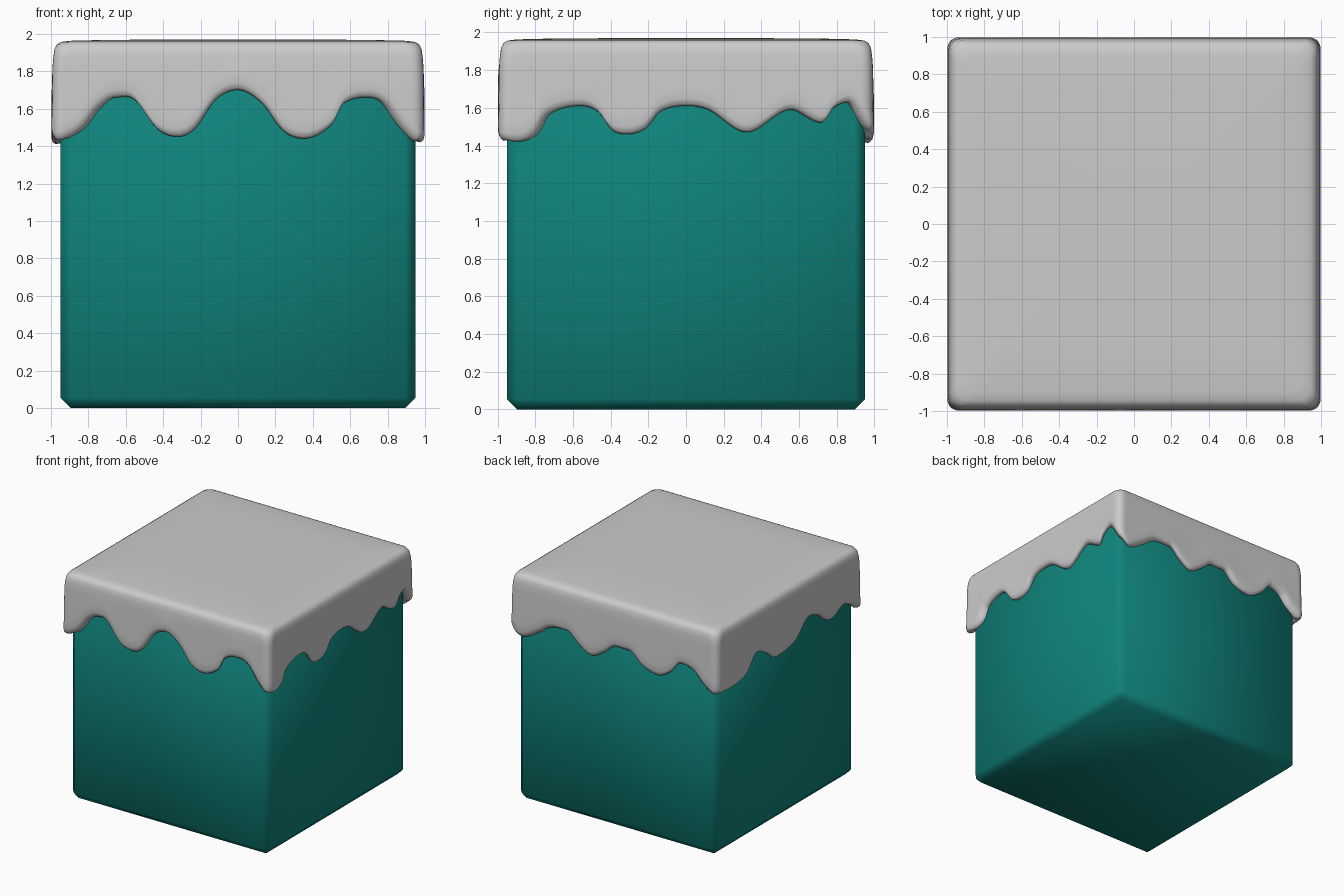
import bpy, bmesh
from mathutils import Vector

if "Cube" in bpy.data.objects:
    bpy.data.objects.remove(bpy.data.objects["Cube"])

# Teal block with a single chamfer on every edge
bpy.ops.mesh.primitive_cube_add(size=1.9, location=(0, 0, 0.95))
block = bpy.context.object
block.name = "block"
bev = block.modifiers.new("chamfer", 'BEVEL')
bev.width = 0.055
bev.segments = 1
bpy.ops.object.shade_smooth()
mat = bpy.data.materials.new("teal")
mat.diffuse_color = (0.005, 0.23, 0.2, 1)
mat.use_nodes = True
mat.node_tree.nodes["Principled BSDF"].inputs["Base Color"].default_value = mat.diffuse_color
block.data.materials.append(mat)

# Drip outline per side, anticlockwise from the front: (position, height)
DRIPS = [
    [(-1, 1.43), (-.86, 1.49), (-.77, 1.6), (-.67, 1.66), (-.57, 1.65), (-.44, 1.49),
     (-.33, 1.45), (-.24, 1.49), (-.12, 1.65), (0, 1.7), (.13, 1.63), (.25, 1.48),
     (.36, 1.44), (.51, 1.51), (.57, 1.62), (.7, 1.66), (.8, 1.63), (.9, 1.5), (1, 1.42)],
    [(-1, 1.43), (-.92, 1.42), (-.82, 1.46), (-.76, 1.56), (-.57, 1.61), (-.48, 1.58),
     (-.4, 1.48), (-.32, 1.46), (-.22, 1.49), (-.14, 1.58), (0, 1.61), (.12, 1.59),
     (.33, 1.47), (.57, 1.59), (.74, 1.52), (.79, 1.59), (.88, 1.63), (1, 1.5)],
    [(-1, 1.49), (-.9, 1.43), (-.75, 1.5), (-.62, 1.58), (-.45, 1.59), (-.33, 1.5),
     (-.22, 1.44), (-.1, 1.5), (.02, 1.58), (.15, 1.58), (.28, 1.48), (.43, 1.44),
     (.55, 1.5), (.65, 1.6), (.78, 1.57), (.87, 1.48), (1, 1.41)],
    [(-1, 1.42), (-.8, 1.41), (-.59, 1.45), (-.45, 1.58), (-.32, 1.53), (-.18, 1.44),
     (.08, 1.48), (.27, 1.62), (.42, 1.58), (.58, 1.48), (.75, 1.54), (.88, 1.5), (1, 1.43)],
]


def height(pts, s):
    """Smooth curve through pts, with level tangents at peaks and dips."""
    def slope(i):
        if i == 0 or i == len(pts) - 1:
            return 0
        (a, za), (b, zb), (c, zc) = pts[i - 1:i + 2]
        return 0 if (zb - za) * (zc - zb) <= 0 else (zc - za) / (c - a)
    i = max(k for k in range(len(pts) - 1) if pts[k][0] <= s)
    (a, za), (b, zb) = pts[i], pts[i + 1]
    w = b - a
    t = (s - a) / w
    return ((2*t**3 - 3*t*t + 1) * za + (t**3 - 2*t*t + t) * w * slope(i)
            + (3*t*t - 2*t**3) * zb + (t**3 - t*t) * w * slope(i + 1))


def outline(side, s, half, radius):
    """Point on a rounded square of the given half width."""
    p = Vector((s * half, -half))
    k = half - radius
    c = Vector((max(-k, min(k, p.x)), max(-k, min(k, p.y))))
    p = c + (p - c).normalized() * radius
    for _ in range(side):
        p = Vector((-p.y, p.x))
    return p


# Snow cap: rings from under the lip, up the wall and over the rounded top
# (half width, corner radius, rise above drip edge or None, height)
RINGS = [(.93, .04, .03, 0), (.955, .05, .004, 0), (.975, .05, 0, 0), (.991, .055, .012, 0),
         (.998, .06, .04, 0), (.995, .06, .1, 0), (.992, .06, None, 1.82),
         (.987, .06, None, 1.88), (.981, .065, None, 1.92), (.967, .07, None, 1.945),
         (.945, .075, None, 1.957), (.9, .08, None, 1.963), (.7, .08, None, 1.968),
         (.3, .08, None, 1.97)]
N = 100
bm = bmesh.new()
rows = []
for half, rad, rise, z in RINGS:
    row = []
    for side in range(4):
        for i in range(N):
            s = -1 + 2 * i / N
            p = outline(side, s, half, rad)
            zz = z if rise is None else height(DRIPS[side], s) + rise
            row.append(bm.verts.new((p.x, p.y, zz)))
    rows.append(row)
for lo, hi in zip(rows, rows[1:]):
    for i in range(4 * N):
        j = (i + 1) % (4 * N)
        bm.faces.new((lo[i], lo[j], hi[j], hi[i]))
bm.faces.new(rows[-1])
for f in bm.faces:
    f.smooth = True
me = bpy.data.meshes.new("snow_cap")
bm.to_mesh(me)
bm.free()
cap = bpy.data.objects.new("snow_cap", me)
bpy.context.collection.objects.link(cap)
